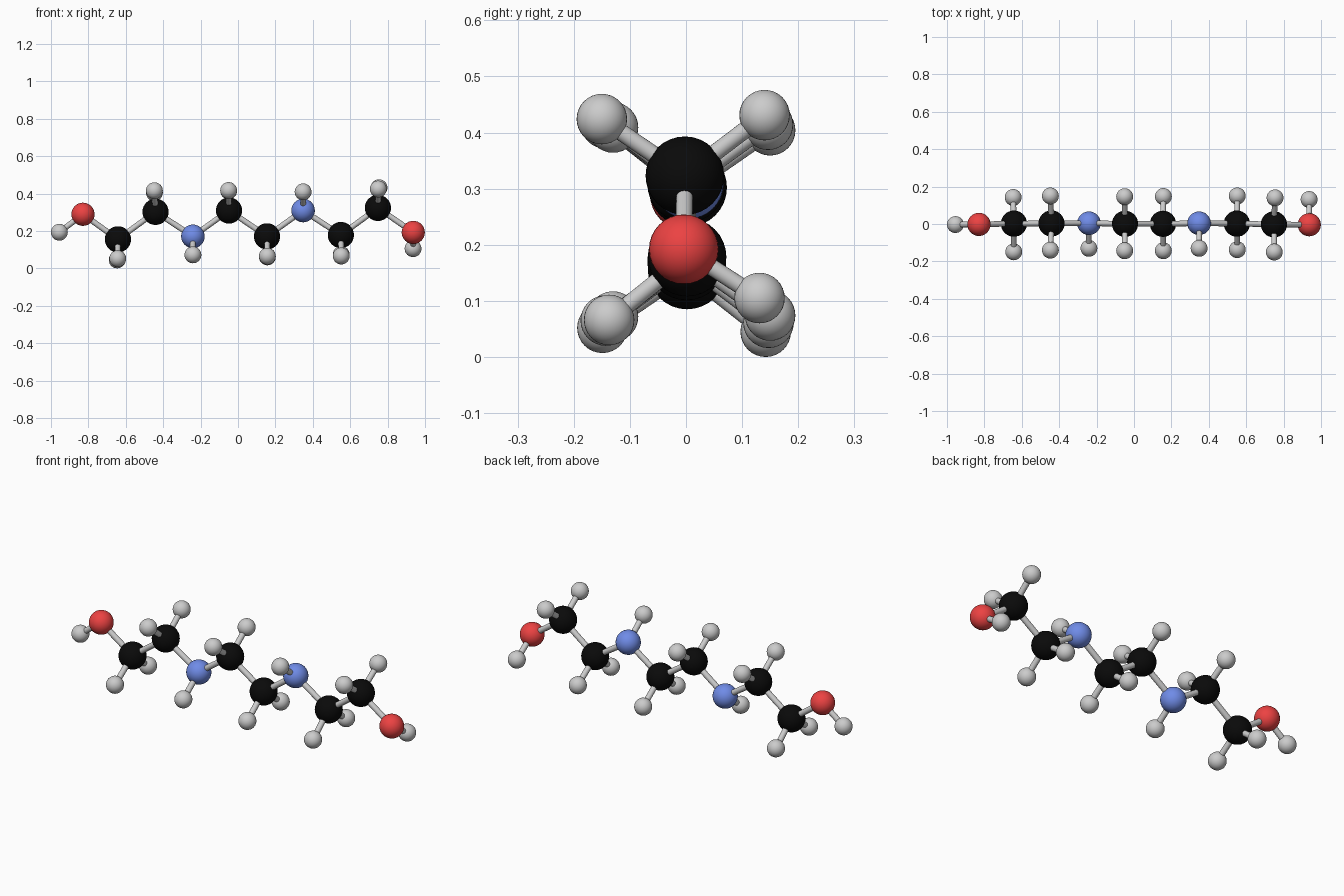
import bpy
from mathutils import Vector

if "Cube" in bpy.data.objects:
    bpy.data.objects.remove(bpy.data.objects["Cube"])

# Atom kinds: radius and colour (grey hydrogen needs no material)
RADIUS = {"carbon": 0.07, "oxygen": 0.062, "nitrogen": 0.063, "hydrogen": 0.045}
COLOUR = {"carbon": (0.003, 0.003, 0.003, 1), "oxygen": (0.84, 0.055, 0.055, 1),
          "nitrogen": (0.16, 0.26, 0.8, 1)}
BOND_RADIUS = 0.015

mats = {}
for kind, rgba in COLOUR.items():
    mats[kind] = bpy.data.materials.new(kind)
    mats[kind].diffuse_color = rgba


def atom(kind, pos, label):
    bpy.ops.mesh.primitive_uv_sphere_add(segments=32, ring_count=16,
                                         radius=RADIUS[kind], location=pos)
    ob = bpy.context.object
    ob.name = f"{kind}_atom_{label}"
    bpy.ops.object.shade_smooth()
    if kind in mats:
        ob.data.materials.append(mats[kind])


def bond(a, b, label):
    a, b = Vector(a), Vector(b)
    bpy.ops.mesh.primitive_cylinder_add(vertices=20, radius=BOND_RADIUS,
                                        depth=(b - a).length, location=(a + b) / 2)
    ob = bpy.context.object
    ob.name = f"bond_{label}"
    ob.rotation_euler = (b - a).to_track_quat('Z', 'Y').to_euler()
    bpy.ops.object.shade_smooth_by_angle()


# Zigzag backbone: kind, position, attached hydrogens
CHAIN = [
    ("oxygen", (-0.829, -0.002, 0.289), [(-0.955, -0.003, 0.193)]),
    ("carbon", (-0.642, 0.002, 0.155), [(-0.646, 0.142, 0.045), (-0.643, -0.149, 0.052)]),
    ("carbon", (-0.441, 0.003, 0.302), [(-0.447, 0.150, 0.404), (-0.447, -0.140, 0.415)]),
    ("nitrogen", (-0.241, 0.004, 0.171), [(-0.241, -0.130, 0.072)]),
    ("carbon", (-0.048, 0.001, 0.309), [(-0.050, 0.146, 0.414), (-0.050, -0.143, 0.416)]),
    ("carbon", (0.155, 0.001, 0.171), [(0.157, 0.147, 0.061), (0.157, -0.143, 0.065)]),
    ("nitrogen", (0.348, 0.004, 0.309), [(0.348, -0.130, 0.409)]),
    ("carbon", (0.550, 0.002, 0.178), [(0.552, 0.150, 0.074), (0.552, -0.137, 0.066)]),
    ("carbon", (0.748, -0.002, 0.323), [(0.754, 0.140, 0.431), (0.750, -0.150, 0.424)]),
    ("oxygen", (0.937, -0.004, 0.192), [(0.936, 0.131, 0.105)]),
]

for i, (kind, pos, hydrogens) in enumerate(CHAIN):
    atom(kind, pos, i)
    # Link to the next backbone atom
    if i + 1 < len(CHAIN):
        bond(pos, CHAIN[i + 1][1], f"backbone_{i}")
    # Hydrogens hanging off this atom
    for j, h in enumerate(hydrogens):
        atom("hydrogen", h, f"{i}_{j}")
        bond(pos, h, f"hydrogen_{i}_{j}")

for m in bpy.data.materials:
    if m.users and not m.is_grease_pencil:
        m.use_nodes = True
        m.node_tree.nodes["Principled BSDF"].inputs["Base Color"].default_value = m.diffuse_color
